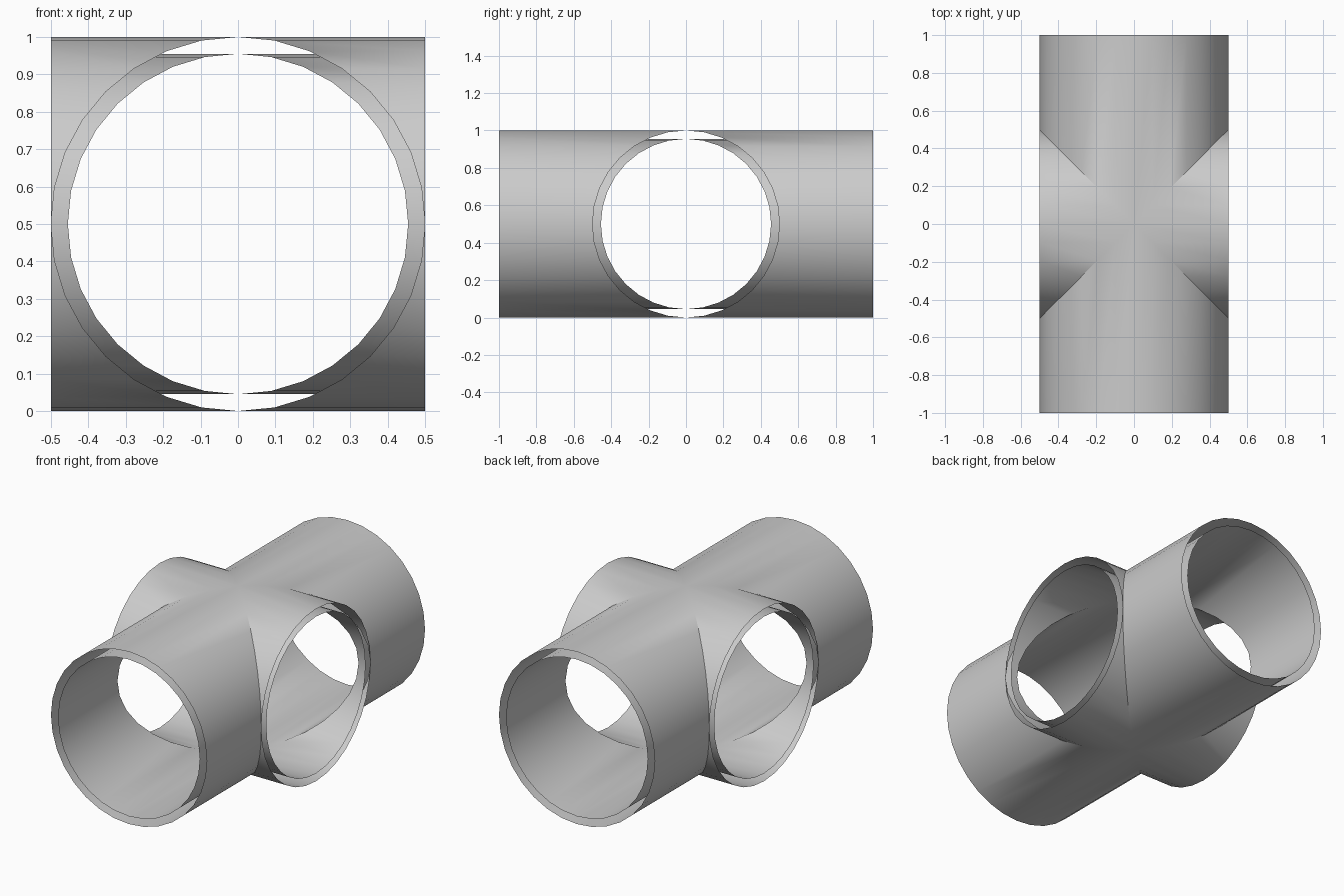
import bpy, bmesh, math

if "Cube" in bpy.data.objects:
    bpy.data.objects.remove(bpy.data.objects["Cube"])

SEGMENTS = 32
CENTRE_Z = 0.5
# direction of each arm in plan, and distance from the centre to its open end
ARMS = [((0, -1), 1.0), ((0, 1), 1.0), ((1, 0), 0.5), ((-1, 0), 0.5)]


def cross_shell(name, radius, inward=False):
    """Four open-ended tubes, mitred together along the diagonals."""
    bm = bmesh.new()
    for (dx, dy), length in ARMS:
        ends, mitres = [], []
        for i in range(SEGMENTS):
            a = 2 * math.pi * i / SEGMENTS
            u, z = radius * math.cos(a), CENTRE_Z + radius * math.sin(a)
            for ring, d in ((ends, length), (mitres, abs(u))):
                ring.append(bm.verts.new((dx * d - dy * u, dy * d + dx * u, z)))
        for i in range(SEGMENTS):
            j = (i + 1) % SEGMENTS
            quad = [mitres[i], ends[i], ends[j], mitres[j]]
            face = bm.faces.new(quad)
            # orient each face relative to its tube axis
            face.normal_update()
            c = face.calc_center_median()
            k = c.x * -dy + c.y * dx
            out = face.normal.x * -dy * k + face.normal.y * dx * k \
                + face.normal.z * (c.z - CENTRE_Z)
            if (out < 0) != inward:
                face.normal_flip()
    bmesh.ops.remove_doubles(bm, verts=bm.verts, dist=1e-4)
    mesh = bpy.data.meshes.new(name)
    bm.to_mesh(mesh)
    bm.free()
    obj = bpy.data.objects.new(name, mesh)
    bpy.context.collection.objects.link(obj)
    bpy.ops.object.select_all(action='DESELECT')
    obj.select_set(True)
    bpy.context.view_layer.objects.active = obj
    bpy.ops.object.shade_smooth_by_angle(angle=math.radians(30))
    return obj


# Outer skin and inner bore, with the gap between them left open at the ends
cross_shell("pipe_outer_wall", 0.5)
cross_shell("pipe_inner_bore", 0.455, inward=True)
